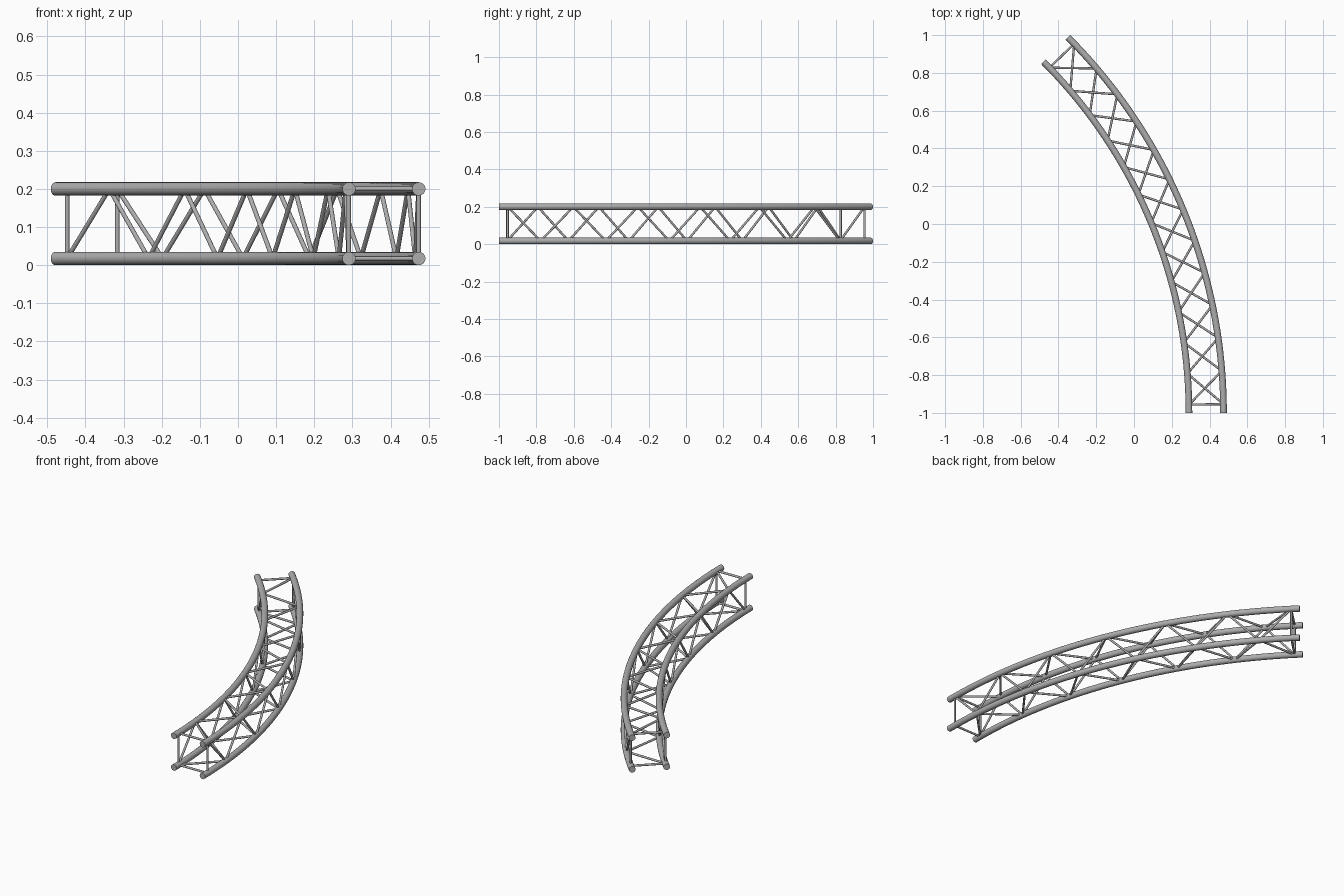
import bpy, bmesh, math
from mathutils import Vector, Matrix

cube = bpy.data.objects.get("Cube")
if cube:
    bpy.data.objects.remove(cube, do_unlink=True)

CENTRE = Vector((-2.337, -1.0, 0.0))       # centre of the bend
RADII = {"inner": 2.628, "outer": 2.811}
LEVELS = {"bottom": 0.0175, "top": 0.2}
SWEEP = math.radians(45)
INSET = math.radians(0.95)                 # end frames sit in from the tube ends
CHORD_R, BRACE_R, BAYS = 0.0175, 0.006, 12

metal = bpy.data.materials.new("grey metal")
metal.use_nodes = True
colour = (0.42, 0.42, 0.42, 1)
metal.diffuse_color = colour
metal.node_tree.nodes["Principled BSDF"].inputs["Base Color"].default_value = colour


def finish(bm, name):
    bmesh.ops.recalc_face_normals(bm, faces=bm.faces)
    mesh = bpy.data.meshes.new(name)
    bm.to_mesh(mesh)
    bm.free()
    mesh.materials.append(metal)
    obj = bpy.data.objects.new(name, mesh)
    obj.location = CENTRE
    bpy.context.collection.objects.link(obj)
    bpy.ops.object.select_all(action='DESELECT')
    obj.select_set(True)
    bpy.context.view_layer.objects.active = obj
    bpy.ops.object.shade_smooth_by_angle(angle=math.radians(40))


def node(side, level, k):
    a = INSET + (SWEEP - 2 * INSET) * k / BAYS
    r = RADII[side]
    return Vector((r * math.cos(a), r * math.sin(a), LEVELS[level]))


def rod(bm, a, b):
    d = b - a
    m = Matrix.Translation((a + b) / 2) @ d.to_track_quat('Z', 'Y').to_matrix().to_4x4()
    bmesh.ops.create_cone(bm, cap_ends=True, segments=12, radius1=BRACE_R,
                          radius2=BRACE_R, depth=d.length, matrix=m)


# Four curved main tubes, each a disc spun around the bend centre
for side, radius in RADII.items():
    for level, z in LEVELS.items():
        bm = bmesh.new()
        m = Matrix.Translation((radius, 0, z)) @ Matrix.Rotation(math.pi / 2, 4, 'X')
        ring = bmesh.ops.create_circle(bm, cap_ends=False, segments=24,
                                       radius=CHORD_R, matrix=m)["verts"]
        edges = list(bm.edges)
        bm.faces.new(ring)
        end = bmesh.ops.spin(bm, geom=edges, cent=(0, 0, 0), axis=(0, 0, 1),
                             angle=SWEEP, steps=40, use_duplicate=False)["geom_last"]
        bmesh.ops.contextual_create(bm, geom=[e for e in end if isinstance(e, bmesh.types.BMEdge)])
        finish(bm, f"{level}_{side}_tube")

# Zigzag braces: each wall joins two tubes, the first one holding the even nodes
WALLS = {
    "outer_side": (("outer", "top"), ("outer", "bottom")),
    "inner_side": (("inner", "bottom"), ("inner", "top")),
    "top_side": (("outer", "top"), ("inner", "top")),
    "bottom_side": (("inner", "bottom"), ("outer", "bottom")),
}
for name, wall in WALLS.items():
    bm = bmesh.new()
    for k in range(BAYS):
        rod(bm, node(*wall[k % 2], k), node(*wall[(k + 1) % 2], k + 1))
    finish(bm, f"{name}_braces")

# Square frames at both ends
for name, k in (("front", 0), ("back", BAYS)):
    bm = bmesh.new()
    for a, b in WALLS.values():
        rod(bm, node(*a, k), node(*b, k))
    finish(bm, f"{name}_end_frame")
